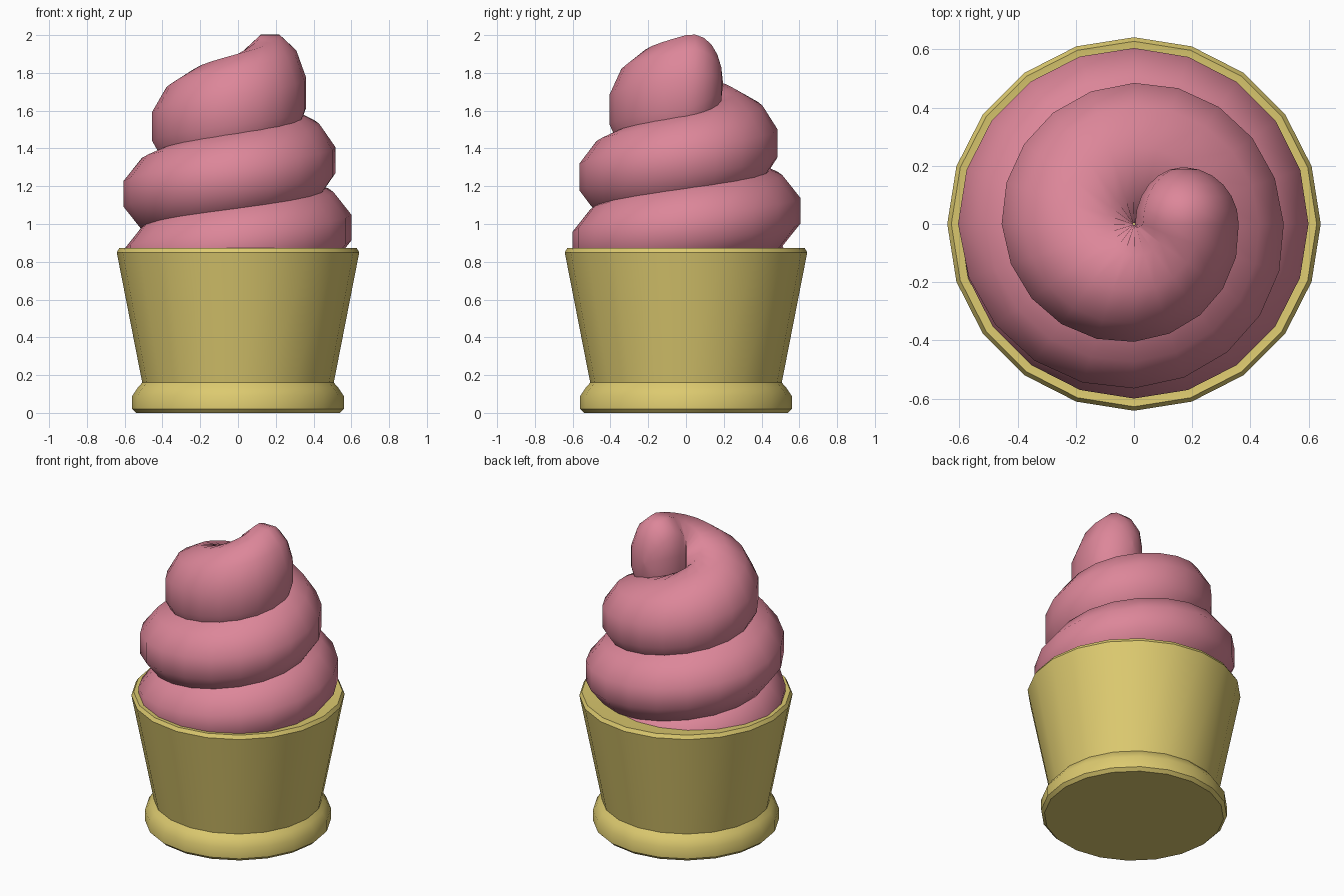
import bpy, bmesh, math

if "Cube" in bpy.data.objects:
    bpy.data.objects.remove(bpy.data.objects["Cube"])


def material(name, col):
    m = bpy.data.materials.new(name)
    m.diffuse_color = (*col, 1)
    m.use_nodes = True
    m.node_tree.nodes["Principled BSDF"].inputs["Base Color"].default_value = m.diffuse_color
    return m


def lerp_table(table, t):
    for (a, va), (b, vb) in zip(table, table[1:]):
        if t <= b:
            return va + (vb - va) * (t - a) / (b - a)
    return table[-1][1]


def loft(name, rings, mat, angle):
    """Skin closed rings of equal point count and cap both ends."""
    bm = bmesh.new()
    loops = [[bm.verts.new(p) for p in ring] for ring in rings]
    n = len(rings[0])
    for a, b in zip(loops, loops[1:]):
        for i in range(n):
            j = (i + 1) % n
            bm.faces.new((a[i], a[j], b[j], b[i]))
    bm.faces.new(loops[0][::-1])
    bm.faces.new(loops[-1])
    bmesh.ops.recalc_face_normals(bm, faces=bm.faces)
    me = bpy.data.meshes.new(name)
    bm.to_mesh(me)
    bm.free()
    me.materials.append(mat)
    ob = bpy.data.objects.new(name, me)
    bpy.context.collection.objects.link(ob)
    bpy.ops.object.select_all(action='DESELECT')
    ob.select_set(True)
    bpy.context.view_layer.objects.active = ob
    bpy.ops.object.shade_smooth_by_angle(angle=math.radians(angle))
    return ob


yellow = material("wafer yellow", (0.72, 0.59, 0.16))
pink = material("strawberry pink", (0.72, 0.24, 0.32))

# Wafer cup: 20-sided lathe with a rolled foot, closed flat on top
profile = [(0.54, 0), (0.56, 0.02), (0.56, 0.09), (0.53, 0.135), (0.507, 0.16),
           (0.642, 0.85), (0.628, 0.873), (0.607, 0.87)]
SIDES = 20
cup_rings = [[(r * math.cos(math.tau * i / SIDES), r * math.sin(math.tau * i / SIDES), z)
              for i in range(SIDES)] for r, z in profile]
loft("wafer_cup", cup_rings, yellow, 40)

# Cream swirl: tapered helical sweep whose inner side is pressed flat on the axis
outer = [(-360, 0.58), (-180, 0.60), (0, 0.60), (90, 0.605), (180, 0.605), (270, 0.565),
         (360, 0.515), (450, 0.485), (540, 0.455), (630, 0.405), (720, 0.36)]
centre = [(-360, 0.25), (180, 0.25), (360, 0.2), (540, 0.17), (720, 0.17)]
half_height = [(-360, 0.25), (360, 0.262), (540, 0.285), (720, 0.305)]
POINTS = 12


def section(deg):
    c = lerp_table(centre, deg)
    rx = (lerp_table(outer, deg) - c) / 0.966
    rz = lerp_table(half_height, deg) / 0.966
    zc = 1.695 - (720 - deg) / 360 * 0.357
    t = math.radians(deg)
    ring = []
    for k in range(POINTS):
        a = math.tau * (k + 0.5) / POINTS
        r = max(c + rx * math.cos(a), 0.004)
        ring.append((r * math.cos(t), r * math.sin(t), zc + rz * math.sin(a)))
    return ring


swirl = [section(d) for d in range(-360, 721, 18)]

# Rounded tip: the last section shrinks as it moves towards the back
cx, cz = 0.17, 1.695
last = swirl[-1]
for step in range(1, 7):
    f = math.radians(88) * step / 6
    s = math.cos(f)
    swirl.append([(cx + (x - cx) * s, 0.195 * math.sin(f), cz + 0.05 * math.sin(f) + (z - cz) * s)
                  for x, y, z in last])
loft("cream_swirl", swirl, pink, 60)
